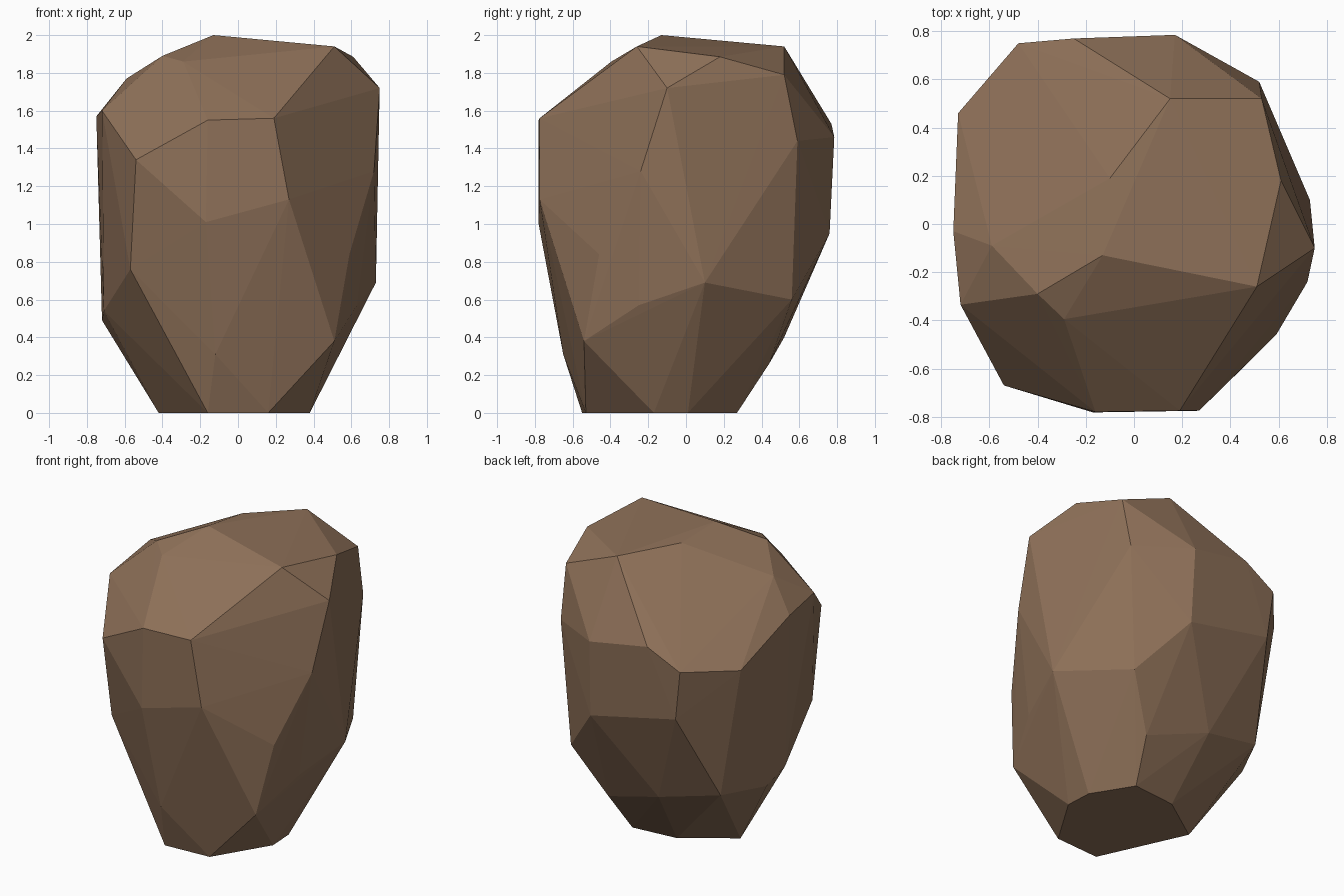
import bpy, bmesh

# Chiselled boulder: corner points by level, wrapped in a convex hull
base = [(-.16, -.55), (.16, -.53), (.38, -.17), (.37, .01), (.21, .27), (-.10, .24), (-.42, .02)]
lower = [(-.12, -.65, .31), (.51, -.54, .38), (.63, -.25, .57), (.73, .10, .69), (.465, .56, .60),
         (.27, .44, .26), (-.16, .52, .40), (-.58, .46, .50), (-.72, .17, .49), (-.71, -.04, .54),
         (-.57, -.53, .76)]
middle = [(-.17, -.782, 1.01), (.27, -.775, 1.13), (.59, -.46, .84), (.72, -.24, 1.28),
          (.52, .59, 1.44), (.18, .76, .95), (.17, .785, 1.46), (-.44, .74, 1.08),
          (-.48, .75, 1.41), (-.73, .46, 1.38), (-.54, -.67, 1.34)]
upper = [(-.16, -.78, 1.55), (.19, -.775, 1.56), (.75, -.10, 1.72), (.53, .52, 1.79),
         (-.25, .77, 1.53), (-.75, -.03, 1.57), (-.72, -.335, 1.60), (-.59, -.09, 1.77)]
crown = [(-.13, -.13, 2.0), (.51, -.26, 1.94), (.61, .18, 1.885), (.15, .52, 1.94),
         (-.10, .19, 1.97), (-.40, -.29, 1.89), (-.29, -.395, 1.86)]

bm = bmesh.new()
for p in [(x, y, 0) for x, y in base] + lower + middle + upper + crown:
    bm.verts.new(p)
bmesh.ops.convex_hull(bm, input=bm.verts[:])
bmesh.ops.delete(bm, geom=[v for v in bm.verts if not v.link_faces], context='VERTS')
bmesh.ops.recalc_face_normals(bm, faces=bm.faces[:])

mesh = bpy.data.meshes.new("boulder")
bm.to_mesh(mesh)
bm.free()
boulder = bpy.data.objects.new("boulder", mesh)
bpy.context.collection.objects.link(boulder)

# Single brown stone colour
stone = bpy.data.materials.new("brown stone")
stone.diffuse_color = (.27, .163, .098, 1)
mesh.materials.append(stone)
